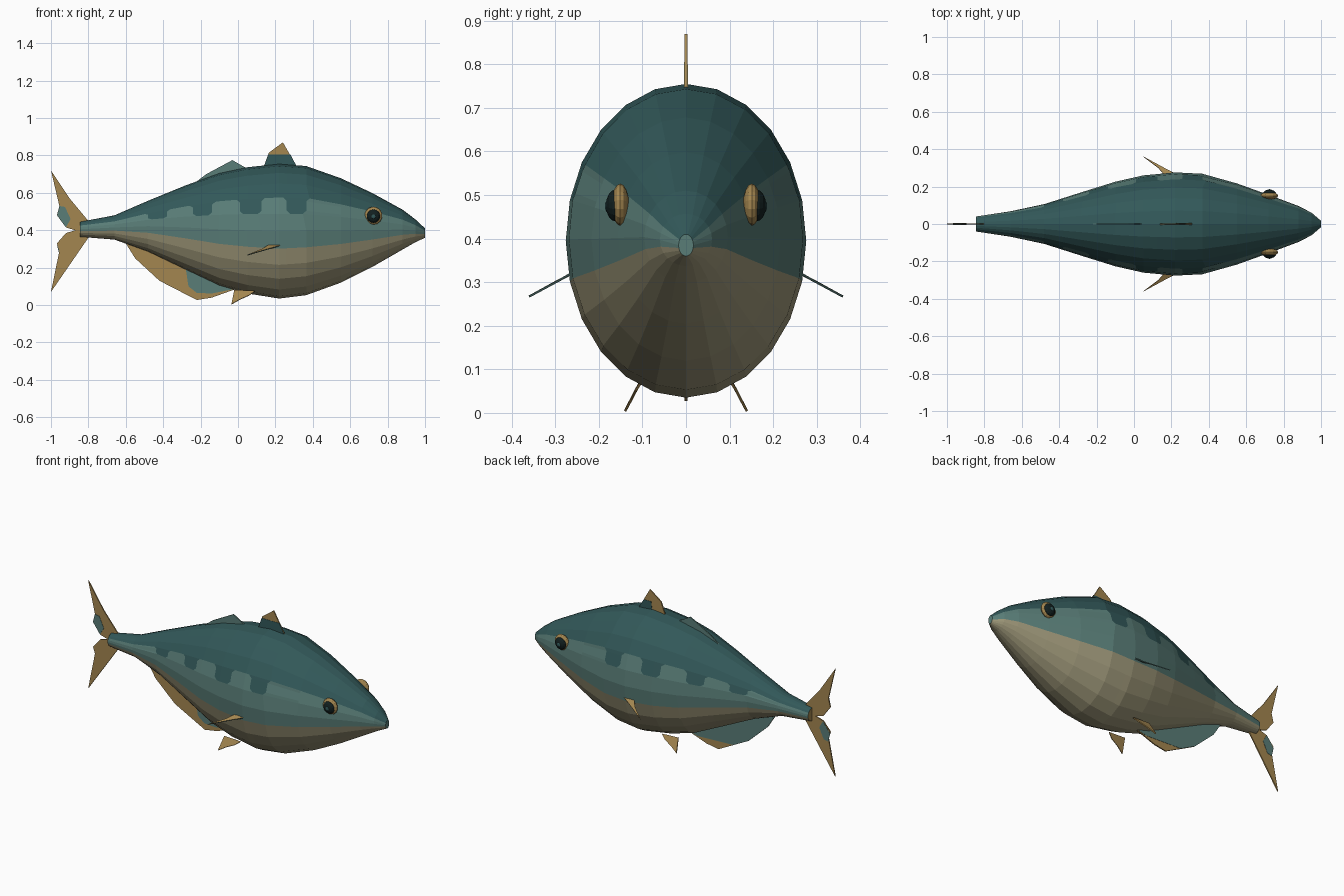
import bpy, bmesh, math
from mathutils import Vector

cube = bpy.data.objects.get("Cube")
if cube:
    bpy.data.objects.remove(cube, do_unlink=True)


def material(name, rgb):
    mat = bpy.data.materials.new(name)
    mat.use_nodes = True
    mat.diffuse_color = (*rgb, 1)
    mat.node_tree.nodes["Principled BSDF"].inputs["Base Color"].default_value = (*rgb, 1)
    return mat


DARK = material("dark teal back", (0.032, 0.098, 0.1))
SIDE = material("grey teal side", (0.1, 0.205, 0.185))
BELLY = material("tan belly", (0.34, 0.31, 0.19))
GOLD = material("fin gold", (0.37, 0.24, 0.08))
BLACK = material("pupil black", (0.006, 0.014, 0.014))


def finish(name, bm, mats):
    bmesh.ops.recalc_face_normals(bm, faces=bm.faces)
    mesh = bpy.data.meshes.new(name)
    bm.to_mesh(mesh)
    bm.free()
    for mat in mats:
        mesh.materials.append(mat)
    obj = bpy.data.objects.new(name, mesh)
    bpy.context.collection.objects.link(obj)
    return obj


# Body stations: x, top, bottom, half width
STATIONS = [
    (-0.845, 0.445, 0.365, 0.04), (-0.66, 0.48, 0.35, 0.068), (-0.5, 0.55, 0.295, 0.1),
    (-0.28, 0.64, 0.19, 0.17), (-0.1, 0.705, 0.105, 0.226), (0.05, 0.737, 0.062, 0.26),
    (0.22, 0.755, 0.035, 0.276), (0.38, 0.742, 0.055, 0.268), (0.55, 0.678, 0.12, 0.217),
    (0.72, 0.598, 0.205, 0.156), (0.88, 0.51, 0.297, 0.096), (0.95, 0.457, 0.337, 0.06),
    (1.0, 0.41, 0.36, 0.017)]
# Dark tabs hanging from the back colour
TABS = [(-0.48, -0.38), (-0.24, -0.14), (0.01, 0.125), (0.26, 0.365)]
SIDES = 24


def body_point(x, u):
    """Point on the faceted hull at length x and ring position u."""
    for a, b in zip(STATIONS, STATIONS[1:]):
        if x <= b[0]:
            break
    t = (x - a[0]) / (b[0] - a[0])
    top, bottom, width = (p + (q - p) * t for p, q in zip(a[1:], b[1:]))

    def corner(i):
        ang = math.tau * i / SIDES
        return Vector((x, -width * math.cos(ang),
                       (top + bottom) / 2 + (top - bottom) / 2 * math.sin(ang)))
    low = math.floor(u)
    return corner(low).lerp(corner(low + 1), u - low)


def build_body():
    bm = bmesh.new()
    rows = sorted(list(range(SIDES)) + [1.2, 1.8, 10.2, 10.8])
    # Tab edges shift with the row, which rounds the tab corners
    columns = [(s[0], 0) for s in STATIONS]
    for left, right in TABS:
        columns += [(left, 1), (right, -1)]
    columns = [c for c in columns if c[1] or all(
        abs(c[0] - e) > 0.03 for tab in TABS for e in tab)]
    columns.sort()
    shift = {1: 0.018, 11: 0.018, 2: -0.018, 10: -0.018}
    rings = [[bm.verts.new(body_point(x + sign * shift.get(u, 0), u)) for u in rows]
             for x, sign in columns]
    for i in range(len(rings) - 1):
        mid = (columns[i][0] + columns[i + 1][0]) / 2
        in_tab = any(left < mid < right for left, right in TABS)
        for j, u in enumerate(rows):
            k = (j + 1) % len(rows)
            face = bm.faces.new((rings[i][j], rings[i + 1][j], rings[i + 1][k], rings[i][k]))
            if 2 <= u < 10 or (in_tab and 1 <= u < 11):
                face.material_index = 0
            elif 13 <= u < SIDES - 1:
                face.material_index = 2
            else:
                face.material_index = 1
    bm.faces.new(rings[0]).material_index = 3
    bm.faces.new(rings[-1]).material_index = 1
    finish("body", bm, [DARK, SIDE, BELLY, GOLD])


def plate(name, points, mats, thick=0.007):
    """Thin plate around a flat outline; faces pointing down take the last material."""
    bm = bmesh.new()
    face = bm.faces.new([bm.verts.new(p) for p in points])
    face.normal_update()
    offset = face.normal * thick
    bmesh.ops.translate(bm, verts=bm.verts, vec=-offset / 2)
    new = bmesh.ops.extrude_face_region(bm, geom=[face], use_keep_orig=True)
    bmesh.ops.translate(bm, vec=offset,
                        verts=[g for g in new["geom"] if isinstance(g, bmesh.types.BMVert)])
    bmesh.ops.recalc_face_normals(bm, faces=bm.faces)
    if len(mats) > 1:
        for f in bm.faces:
            f.material_index = int(f.normal.z < 0)
    return finish(name, bm, mats)


def upright(name, outline, mat, y=0, thick=0.007):
    plate(name, [(x, y, z) for x, z in outline], [mat], thick)


def patch(name, outline, mat, side):
    upright(name, outline, mat, side * 0.004, 0.002)


build_body()

# Tail fin with one painted lobe on each side
upright("tail_fin", [
    (-1, 0.72), (-0.9, 0.57), (-0.8, 0.45), (-0.8, 0.36), (-0.9, 0.215), (-1, 0.07),
    (-0.955, 0.29), (-0.968, 0.33), (-0.92, 0.385), (-0.87, 0.4), (-0.92, 0.415),
    (-0.968, 0.48), (-0.955, 0.53)], GOLD)
lobe = [(-0.967, 0.48), (-0.955, 0.53), (-0.925, 0.525), (-0.895, 0.46), (-0.92, 0.416)]
patch("tail_patch_right", lobe, SIDE, -1)
patch("tail_patch_left", [(x, 0.8 - z) for x, z in lobe], SIDE, 1)

# Dorsal fins
upright("first_dorsal_fin", [(0.13, 0.72), (0.165, 0.815), (0.24, 0.87), (0.32, 0.73)], GOLD)
patch("first_dorsal_patch_right",
      [(0.13, 0.72), (0.162, 0.805), (0.28, 0.805), (0.32, 0.73)], DARK, -1)
patch("first_dorsal_patch_left", [(0.22, 0.72), (0.23, 0.8), (0.28, 0.8), (0.32, 0.73)], DARK, 1)
upright("second_dorsal_fin",
        [(-0.3, 0.6), (-0.17, 0.7), (-0.03, 0.775), (0.04, 0.735), (0, 0.69)], SIDE)

# Anal fin
upright("anal_fin", [(-0.6, 0.33), (-0.55, 0.25), (-0.42, 0.13), (-0.22, 0.027),
                     (-0.14, 0.04), (0, 0.09), (-0.1, 0.16), (-0.3, 0.25)], GOLD)
patch("anal_patch_right", [(-0.28, 0.2), (-0.265, 0.1), (-0.22, 0.065), (-0.14, 0.062),
                           (0, 0.09), (-0.1, 0.16)], SIDE, -1)
patch("anal_patch_left", [(-0.6, 0.33), (-0.55, 0.25), (-0.42, 0.13), (-0.32, 0.08),
                          (-0.08, 0.07), (0, 0.09), (-0.1, 0.16), (-0.3, 0.25)], SIDE, 1)


def eye_part(name, centre, radius, depth, mat, segments):
    bm = bmesh.new()
    bmesh.ops.create_uvsphere(bm, u_segments=segments, v_segments=8, radius=1)
    for v in bm.verts:
        x, y, z = v.co
        v.co = Vector((x * radius, z * depth, y * radius)) + Vector(centre)
    finish(name, bm, [mat])


# Paired fins and eyes
for label, s in (("left", 1), ("right", -1)):
    plate("pectoral_fin_" + label,
          [(0.25, s * 0.255, 0.325), (0.16, s * 0.265, 0.318), (0.13, s * 0.3, 0.3),
           (0.05, s * 0.36, 0.267), (0.17, s * 0.295, 0.302)], [GOLD, SIDE], 0.005)
    plate("pelvic_fin_" + label,
          [(0.09, s * 0.1, 0.075), (-0.02, s * 0.1, 0.08), (-0.035, s * 0.14, 0.004),
           (0.01, s * 0.126, 0.03), (0.06, s * 0.115, 0.052)], [GOLD], 0.006)
    eye_part("eye_rim_" + label, (0.724, s * 0.151, 0.478), 0.048, 0.02, GOLD, 14)
    eye_part("pupil_" + label, (0.724, s * 0.16, 0.476), 0.037, 0.024, BLACK, 14)
    eye_part("eye_glint_" + label, (0.724, s * 0.182, 0.474), 0.012, 0.004, DARK, 8)
